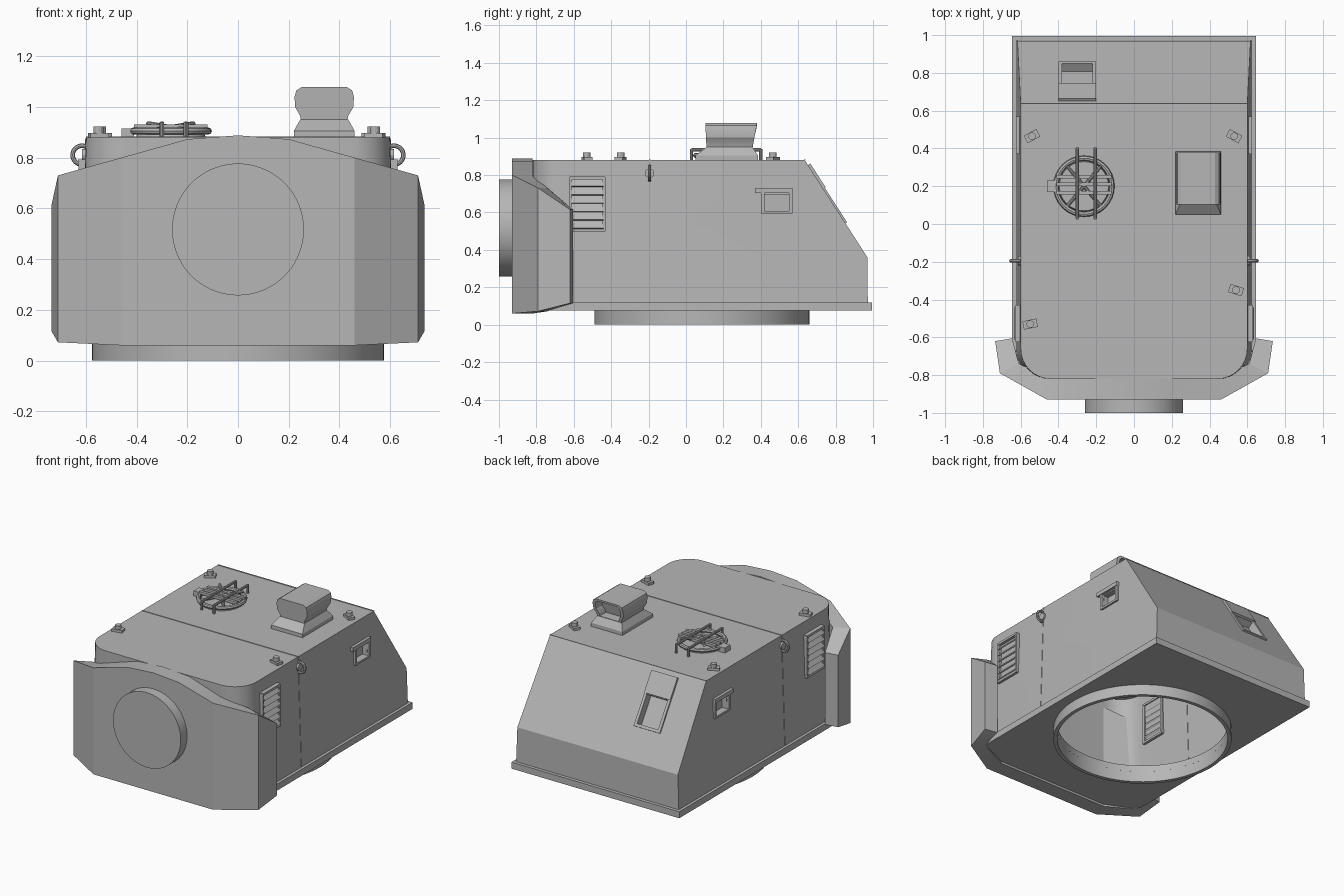
import bpy, bmesh, math
from mathutils import Matrix, Vector

if "Cube" in bpy.data.objects:
    bpy.data.objects.remove(bpy.data.objects["Cube"])

grey = bpy.data.materials.new("armour_grey")
grey.diffuse_color = (0.47, 0.47, 0.47, 1)
grey.use_nodes = True
grey.node_tree.nodes["Principled BSDF"].inputs["Base Color"].default_value = grey.diffuse_color


def finish(name, bm):
    bmesh.ops.recalc_face_normals(bm, faces=bm.faces)
    me = bpy.data.meshes.new(name)
    bm.to_mesh(me)
    bm.free()
    ob = bpy.data.objects.new(name, me)
    bpy.context.collection.objects.link(ob)
    me.materials.append(grey)
    return ob


def loft(name, rings, closed=False):
    """Skin a list of equal-length point loops; caps the ends unless closed."""
    bm = bmesh.new()
    vs = [[bm.verts.new(p) for p in r] for r in rings]
    n = len(rings[0])
    pairs = list(zip(vs, vs[1:])) + ([(vs[-1], vs[0])] if closed else [])
    for a, b in pairs:
        for i in range(n):
            j = (i + 1) % n
            bm.faces.new((a[i], a[j], b[j], b[i]))
    if not closed:
        bm.faces.new(vs[0])
        bm.faces.new(vs[-1])
    return finish(name, bm)


def box(name, size, loc, rx=0, ry=0, rz=0):
    bm = bmesh.new()
    rot = Matrix.Rotation(rz, 4, 'Z') @ Matrix.Rotation(ry, 4, 'Y') @ Matrix.Rotation(rx, 4, 'X')
    bmesh.ops.create_cube(bm, size=1, matrix=Matrix.Translation(loc) @ rot @ Matrix.Diagonal((*size, 1)))
    return finish(name, bm)


def circle(r, z, cx=0, cy=0, n=64):
    return [(cx + r * math.cos(2 * math.pi * i / n), cy + r * math.sin(2 * math.pi * i / n), z) for i in range(n)]


def rod(name, a, b, r, n=10):
    a, b = Vector(a), Vector(b)
    rot = (b - a).to_track_quat('Z', 'Y')
    return loft(name, [[p + rot @ Vector(c) for c in circle(r, 0, n=n)] for p in (a, b)])


def torus(name, loc, R, r, rot=(0, 0, 0)):
    bpy.ops.mesh.primitive_torus_add(location=loc, rotation=rot, major_radius=R, minor_radius=r,
                                     major_segments=32, minor_segments=8)
    ob = bpy.context.object
    ob.name = name
    ob.data.materials.append(grey)


def cut(ob, cutters):
    bpy.context.view_layer.objects.active = ob
    for c in cutters:
        m = ob.modifiers.new("cut", 'BOOLEAN')
        m.object, m.solver = c, 'EXACT'
        bpy.ops.object.modifier_apply(modifier=m.name)
        bpy.data.objects.remove(c)


def outline(hw, front, rear, z, r=0.16, n=8):
    """Plan outline with rounded front corners."""
    pts = [(hw, rear, z), (-hw, rear, z)]
    for cx, a0 in ((-hw + r, math.pi), (hw - r, 1.5 * math.pi)):
        pts += [(cx + r * math.cos(a0 + i * math.pi / 2 / n),
                 front + r + r * math.sin(a0 + i * math.pi / 2 / n), z) for i in range(n + 1)]
    return pts


def wall(z):
    return 0.6 + (0.88 - z) * 0.033


# Turret shell with window recesses and an open floor
slope = math.atan2(0.335, 0.52)
body = loft("turret_shell", [outline(wall(0.12), -0.82, 0.972, 0.12), outline(wall(0.36), -0.82, 0.97, 0.36),
                             outline(wall(0.88), -0.82, 0.635, 0.88)])
cut(body, [box("cutter", (0.16, 0.09, 0.2), (-0.3, 0.79, 0.639), rx=slope)] +
    [box("cutter", (0.08, 0.13, 0.09), (s * 0.61, 0.485, 0.65)) for s in (-1, 1)])
bm = bmesh.new()
bm.from_mesh(body.data)
bmesh.ops.delete(bm, geom=[f for f in bm.faces if all(v.co.z < 0.121 for v in f.verts)], context='FACES')
bm.to_mesh(body.data)
bm.free()

# Floor plate and turret ring
plate = loft("floor_plate", [outline(0.645, -0.82, 0.995, z) for z in (0.075, 0.12)])
cut(plate, [loft("cutter", [circle(0.55, z, cy=0.085) for z in (-0.1, 0.3)])])
loft("turret_ring", [circle(r, z, cy=0.085, n=80) for r, z in ((0.575, 0), (0.575, 0.1), (0.55, 0.1), (0.55, 0))], True)

# Front shield: outer x, outer y, bottom z, top z, inner x, inner y
half = [(0.735, -0.62, 0.115, 0.615, 0.645, -0.605), (0.71, -0.79, 0.072, 0.73, 0.61, -0.74),
        (0.46, -0.93, 0.06, 0.80, 0.43, -0.82), (0.2, -0.93, 0.06, 0.873, 0.2, -0.82)]
stations = half + [(0, -0.93, 0.06, 0.888, 0, -0.82)] + [(-a, b, c, d, -e, f) for a, b, c, d, e, f in half[::-1]]
loft("front_shield", [[(a, b, c), (a, b, d), (e, f, d), (e, f, c)] for a, b, c, d, e, f in stations])
rod("gun_port_disc", (0, -0.92, 0.517), (0, -1, 0.517), 0.26, 72)

# Periscope sight: sloped foot and hooded head with a recessed rear window
loft("sight_foot", [[(x0, y0, z), (x1, y0, z), (x1, y1, z), (x0, y1, z)] for x0, x1, y0, y1, z in
                    ((0.22, 0.46, 0.05, 0.385, 0.87), (0.22, 0.46, 0.05, 0.385, 0.905),
                     (0.245, 0.435, 0.11, 0.355, 0.95))])
prof = [(0.09, 0.94), (0.095, 0.965), (0.115, 1.0), (0.117, 1.04), (0.11, 1.065), (0.09, 1.078)]
prof += [(-x, z) for x, z in prof[::-1]]


def sight_ring(k, y0, tilt):
    return [(0.34 + x * k, y0 + tilt * (z - 0.94), 1.01 + (z - 1.01) * k) for x, z in prof]


loft("sight_head", [sight_ring(1, 0.11, -0.05), sight_ring(1, 0.355, 0.18),
                    sight_ring(0.82, 0.355, 0.18), sight_ring(0.8, 0.29, 0.18)])

# Round roof hatch guard
cx, cy = -0.265, 0.2
torus("hatch_ring", (cx, cy, 0.905), 0.148, 0.014)
loft("hatch_lid", [circle(0.14, 0.875, cx, cy, 32), circle(0.13, 0.9, cx, cy, 32)])
for x in (-0.30, -0.205):
    rod("hatch_long_bar", (x, 0.03, 0.935), (x, 0.4, 0.935), 0.009)
    for y in (0.03, 0.4):
        rod("hatch_bar_leg", (x, y, 0.88), (x, y, 0.94), 0.009)
for y in (0.165, 0.21, 0.25):
    box("hatch_cross_bar", (0.29, 0.02, 0.018), (cx, y, 0.922))
for a in (0.7, -0.7):
    dx, dy = 0.14 * math.sin(a), 0.14 * math.cos(a)
    rod("hatch_brace", (cx - dx, cy - dy, 0.905), (cx + dx, cy + dy, 0.935), 0.009)
box("hatch_hinge", (0.05, 0.06, 0.04), (-0.435, 0.2, 0.895))

# Roof lifting lugs
for x, y, a in ((-0.54, 0.465, 0.5), (0.53, 0.465, -0.5), (0.54, -0.35, -0.3), (-0.55, -0.53, 0.2)):
    box("lug_base", (0.075, 0.045, 0.02), (x, y, 0.887), rz=a)
    rod("lug_knob", (x, y, 0.88), (x, y, 0.922), 0.02, 12)

# Weld seams
box("roof_seam_front", (1.2, 0.008, 0.005), (0, -0.195, 0.881))
box("roof_seam_rear", (1.2, 0.008, 0.005), (0, 0.635, 0.88))

# Rear window hood and frame, laid along the sloping back
def on_slope(name, size, x, t, out):
    """Place a box at distance t down the slope and out along its normal."""
    d, n = Vector((0, 0.335, -0.52)) / 0.6186, Vector((0, 0.52, 0.335)) / 0.6186
    box(name, size, Vector((x, 0.635, 0.88)) + d * t + n * out, rx=slope)


on_slope("rear_window_hood", (0.2, 0.022, 0.15), -0.3, 0.107, 0.004)
on_slope("rear_window_sill", (0.2, 0.014, 0.02), -0.3, 0.392, 0.003)
for x in (-0.39, -0.21):
    on_slope("rear_window_jamb", (0.02, 0.014, 0.22), x, 0.29, 0.003)

for s in (-1, 1):
    # Side seam and lifting eye
    box("side_seam", (0.005, 0.008, 0.75), (s * (wall(0.5)), -0.195, 0.5), ry=-s * 0.033)
    torus("lifting_eye", (s * 0.615, -0.195, 0.81), 0.037, 0.009, (math.pi / 2, 0, 0))
    rod("eye_base", (s * 0.59, -0.195, 0.81), (s * 0.615, -0.195, 0.81), 0.025, 16)
    # Side vision port frame
    box("port_lintel", (0.04, 0.2, 0.028), (s * 0.605, 0.47, 0.718))
    box("port_sill", (0.03, 0.16, 0.014), (s * 0.607, 0.485, 0.6))
    for y in (0.41, 0.56):
        box("port_jamb", (0.03, 0.018, 0.11), (s * 0.607, y, 0.65))
    # Louvred side vent
    for y in (-0.617, -0.438):
        box("vent_rail", (0.03, 0.016, 0.29), (s * 0.613, y, 0.645))
    for z in (0.505, 0.785):
        box("vent_end", (0.035, 0.19, 0.016), (s * 0.613, -0.527, z))
    for i in range(6):
        box("vent_louvre", (0.008, 0.17, 0.05), (s * 0.618, -0.527, 0.535 + i * 0.045), ry=-s * 0.6)

# Smooth the curves, keep the armour edges crisp
bpy.ops.object.select_all(action='SELECT')
bpy.context.view_layer.objects.active = body
bpy.ops.object.shade_smooth_by_angle(angle=math.radians(20))
